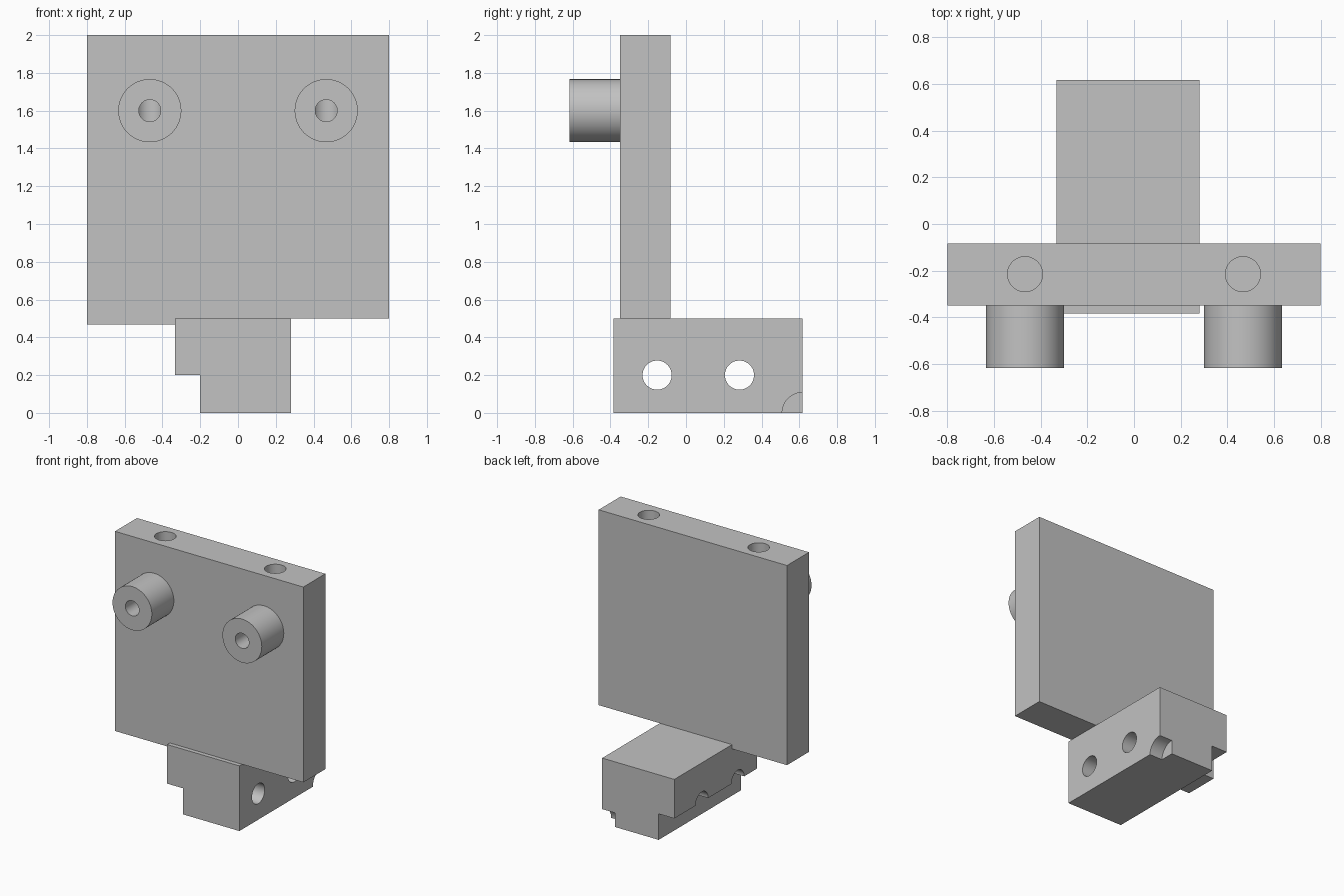
import bpy
import bmesh
import math
from mathutils import Matrix, Vector

cube = bpy.data.objects.get("Cube")
if cube:
    bpy.data.objects.remove(cube, do_unlink=True)

grey = bpy.data.materials.new("plain_grey")
grey.use_nodes = True
tone = (0.54, 0.54, 0.54, 1)
grey.diffuse_color = tone
grey.node_tree.nodes["Principled BSDF"].inputs["Base Color"].default_value = tone


def make_object(name, bm):
    bmesh.ops.recalc_face_normals(bm, faces=bm.faces)
    mesh = bpy.data.meshes.new(name)
    bm.to_mesh(mesh)
    bm.free()
    mesh.materials.append(grey)
    obj = bpy.data.objects.new(name, mesh)
    bpy.context.collection.objects.link(obj)
    return obj


def extrude_profile(name, outline, y0, y1):
    """Front outline (x, z) extruded from y0 to y1."""
    bm = bmesh.new()
    face = bm.faces.new([bm.verts.new((x, y0, z)) for x, z in outline])
    out = bmesh.ops.extrude_face_region(bm, geom=[face])
    verts = [v for v in out["geom"] if isinstance(v, bmesh.types.BMVert)]
    bmesh.ops.translate(bm, verts=verts, vec=(0, y1 - y0, 0))
    return make_object(name, bm)


def cylinder(name, start, end, radius):
    start, end = Vector(start), Vector(end)
    axis = end - start
    turn = axis.to_track_quat("Z", "Y").to_matrix().to_4x4()
    bm = bmesh.new()
    bmesh.ops.create_cone(bm, cap_ends=True, segments=64, radius1=radius,
                          radius2=radius, depth=axis.length,
                          matrix=Matrix.Translation((start + end) / 2) @ turn)
    return make_object(name, bm)


def drill(target, start, end, radius):
    """Cut a round bore out of the target."""
    cutter = cylinder("bore_cutter", start, end, radius)
    cutter.hide_render = True
    mod = target.modifiers.new("bore", "BOOLEAN")
    mod.operation, mod.solver, mod.object = "DIFFERENCE", "EXACT", cutter
    bpy.context.view_layer.objects.active = target
    bpy.ops.object.modifier_apply(modifier=mod.name)
    bpy.data.objects.remove(cutter, do_unlink=True)


# Upright plate, with a shallow lip beside the foot
step_x = -0.333
plate = extrude_profile("upright_plate", [
    (-0.8, 0.467), (step_x, 0.467), (step_x, 0.5),
    (0.8, 0.5), (0.8, 2), (-0.8, 2)], -0.35, -0.083)

# Foot block, stepped along its underside
foot = extrude_profile("foot_block", [
    (-0.2, 0), (0.28, 0), (0.28, 0.5),
    (step_x, 0.5), (step_x, 0.2), (-0.2, 0.2)], -0.383, 0.617)

# Bosses with bores that meet the top ports inside the plate
parts = [plate, foot]
mid_y, boss_z = -0.215, 1.6
for side, x in (("right", -0.467), ("left", 0.467)):
    boss = cylinder(side + "_boss", (x, -0.617, boss_z), (x, -0.35, boss_z), 0.167)
    for part in (boss, plate):
        drill(part, (x, -0.7, boss_z), (x, mid_y, boss_z), 0.058)
    drill(plate, (x, mid_y, 2.1), (x, mid_y, boss_z - 0.07), 0.075)
    parts.append(boss)

# Cross bores through the foot and the quarter-round corner pocket
for y in (-0.153, 0.283):
    drill(foot, (-0.5, y, 0.2), (0.5, y, 0.2), 0.077)
drill(foot, (0.17, 0.617, 0), (0.5, 0.617, 0), 0.108)

# Smooth bores and bosses, crisp edges
bpy.ops.object.select_all(action="DESELECT")
for part in parts:
    part.select_set(True)
bpy.context.view_layer.objects.active = plate
bpy.ops.object.shade_smooth_by_angle(angle=math.radians(30))
